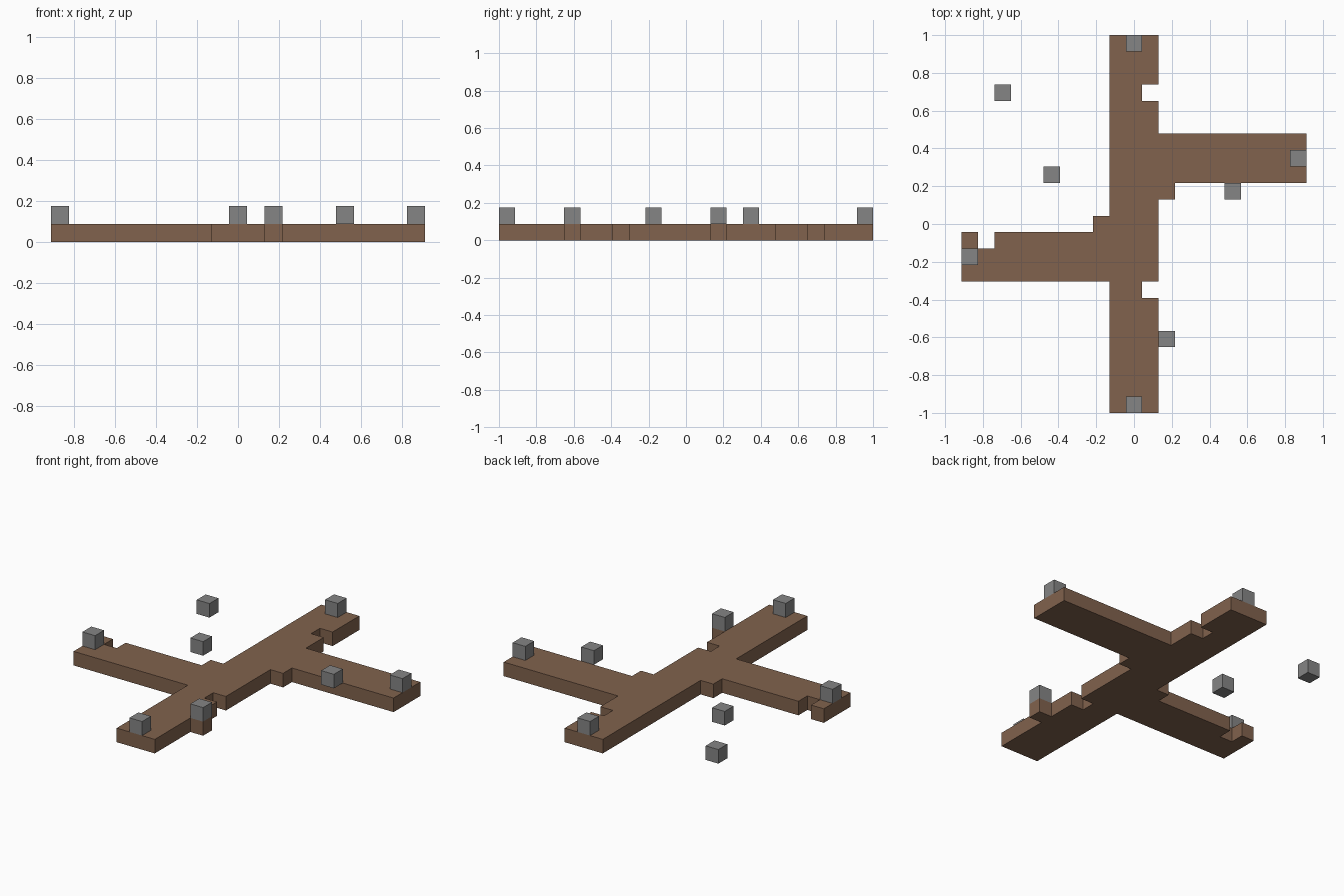
import bpy
import bmesh
from mathutils import Matrix, Vector

if "Cube" in bpy.data.objects:
    bpy.data.objects.remove(bpy.data.objects["Cube"], do_unlink=True)

U = 2 / 23  # one grid block


def make_material(name, rgb):
    mat = bpy.data.materials.new(name)
    mat.use_nodes = True
    mat.diffuse_color = (*rgb, 1)
    mat.node_tree.nodes["Principled BSDF"].inputs["Base Color"].default_value = (*rgb, 1)
    return mat


def add_object(name, bm, mat):
    bmesh.ops.recalc_face_normals(bm, faces=bm.faces)
    mesh = bpy.data.meshes.new(name)
    bm.to_mesh(mesh)
    bm.free()
    mesh.materials.append(mat)
    obj = bpy.data.objects.new(name, mesh)
    bpy.context.collection.objects.link(obj)
    return obj


def block(name, x, y, level, mat):
    """One grid block centred at x, y (in blocks), resting on a level."""
    bm = bmesh.new()
    bmesh.ops.create_cube(bm, size=U, matrix=Matrix.Translation(Vector((x, y, level + 0.5)) * U))
    return add_object(name, bm, mat)


earth = make_material("earth brown", (0.22, 0.123, 0.075))
stone = make_material("stone grey", (0.235, 0.235, 0.235))

# Cross-shaped path: outline in blocks, counter-clockwise from the front end
outline = [
    (-1.5, -11.5), (1.5, -11.5),
    (1.5, -4.5), (0.5, -4.5), (0.5, -3.5), (1.5, -3.5),      # front notch
    (1.5, 1.5), (2.5, 1.5), (2.5, 2.5),                      # left corner step
    (10.5, 2.5), (10.5, 5.5), (1.5, 5.5),                    # left arm
    (1.5, 7.5), (0.5, 7.5), (0.5, 8.5), (1.5, 8.5),          # back notch
    (1.5, 11.5), (-1.5, 11.5),
    (-1.5, 0.5), (-2.5, 0.5), (-2.5, -0.5),                  # right corner step
    (-8.5, -0.5), (-8.5, -1.5), (-9.5, -1.5), (-9.5, -0.5),  # right arm notch
    (-10.5, -0.5), (-10.5, -3.5), (-1.5, -3.5),
]
bm = bmesh.new()
base = bm.faces.new([bm.verts.new((x * U, y * U, 0)) for x, y in outline])
top = bmesh.ops.extrude_face_region(bm, geom=[base], use_keep_orig=True)
bmesh.ops.translate(bm, vec=(0, 0, U), verts=[v for v in top["geom"] if isinstance(v, bmesh.types.BMVert)])
add_object("cross_path", bm, earth)

# Side block of earth that carries a stone
block("side_earth_block", 2, -7, 0, earth)

# Stones: those on the path stand on level 1, the loose ones on the ground
stones = {
    "front_end_stone": (0, -11, 1),
    "back_end_stone": (0, 11, 1),
    "left_end_stone": (10, 4, 1),
    "right_end_stone": (-10, -2, 1),
    "left_edge_stone": (6, 2, 1),
    "side_stone": (2, -7, 1),
    "far_loose_stone": (-8, 8, 0),
    "near_loose_stone": (-5, 3, 0),
}
for name, (x, y, level) in stones.items():
    block(name, x, y, level, stone)
